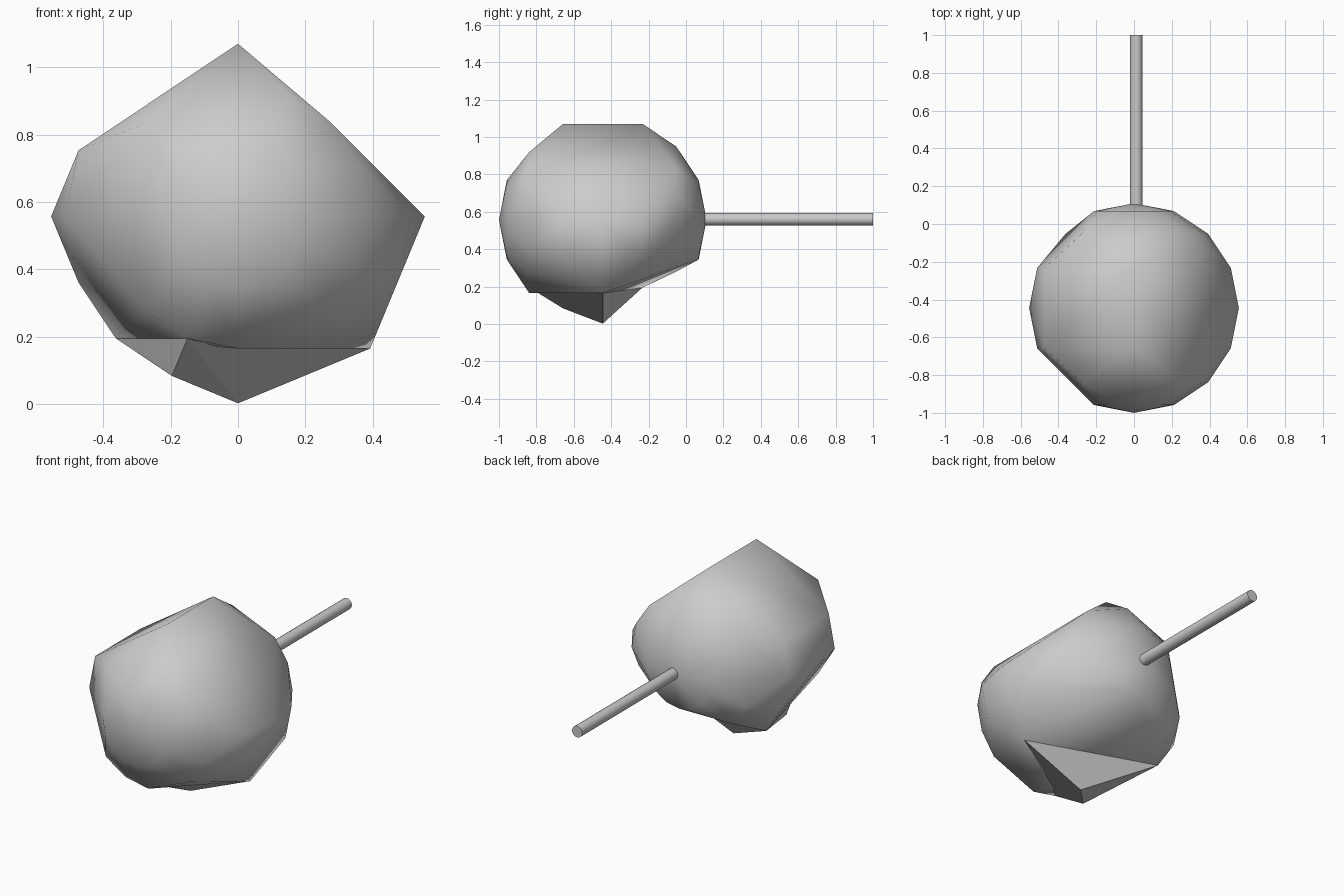
import bpy, bmesh
from math import sin, cos, radians, pi
from mathutils import Vector

if "Cube" in bpy.data.objects:
    bpy.data.objects.remove(bpy.data.objects["Cube"])

R = 0.555
CENTRE = Vector((0, -0.445, 0.557))


def ball_point(ring, seg):
    """Point on a 16 x 8 sphere whose poles lie along y; ring 0 is the middle."""
    lat, az = radians(22.5 * ring), radians(22.5 * seg)
    return CENTRE + R * Vector((cos(lat) * cos(az), sin(lat), cos(lat) * sin(az)))


def hull_object(name, points):
    bm = bmesh.new()
    for p in points:
        bm.verts.new(p)
    bmesh.ops.convex_hull(bm, input=bm.verts[:])
    bmesh.ops.delete(bm, geom=[v for v in bm.verts if not v.link_faces], context='VERTS')
    bmesh.ops.recalc_face_normals(bm, faces=bm.faces[:])
    me = bpy.data.meshes.new(name)
    bm.to_mesh(me)
    bm.free()
    ob = bpy.data.objects.new(name, me)
    bpy.context.collection.objects.link(ob)
    return ob


def smooth(ob, angle):
    bpy.ops.object.select_all(action='DESELECT')
    ob.select_set(True)
    bpy.context.view_layer.objects.active = ob
    bpy.ops.object.shade_smooth_by_angle(angle=radians(angle))


# Corners cut away from each ring of the sphere, leaving a chipped ball
chipped = {
    -2: {4, 5, 7, 8, 9, 13},
    -1: {1, 2, 3, 5, 6, 9, 10, 11, 12, 13, 14},
    0: {1, 2, 3, 4, 5, 6, 7, 9, 10, 11, 12, 13, 15},
    1: {1, 2, 3, 5, 6, 11, 12, 13, 14},
    2: {3, 5, 7, 8, 11, 12, 13, 14, 15},
}
points = [ball_point(r, s) for r in range(-3, 4) for s in range(16)
          if s not in chipped.get(r, ())]
points += [CENTRE + Vector((0, s * R, 0)) for s in (-1, 1)]
body = hull_object("chipped_ball", points)

# Pointed foot under the ball
foot = hull_object("bottom_point", [ball_point(r, s) for r, s in
                   ((0, 12), (0, 14), (-1, 11), (-2, 11), (1, 10))]
                   + [CENTRE + Vector((0, 0, -0.25))])
foot.hide_render = True
foot.hide_set(True)
union = body.modifiers.new("join_point", 'BOOLEAN')
union.operation = 'UNION'
union.solver = 'EXACT'
union.object = foot
smooth(body, 60)

# Rod out of the back
bpy.ops.mesh.primitive_cylinder_add(vertices=16, radius=0.033, depth=0.95,
                                    location=(0.012, 0.525, 0.56), rotation=(pi / 2, 0, 0))
rod = bpy.context.object
rod.name = "rod"
smooth(rod, 40)
